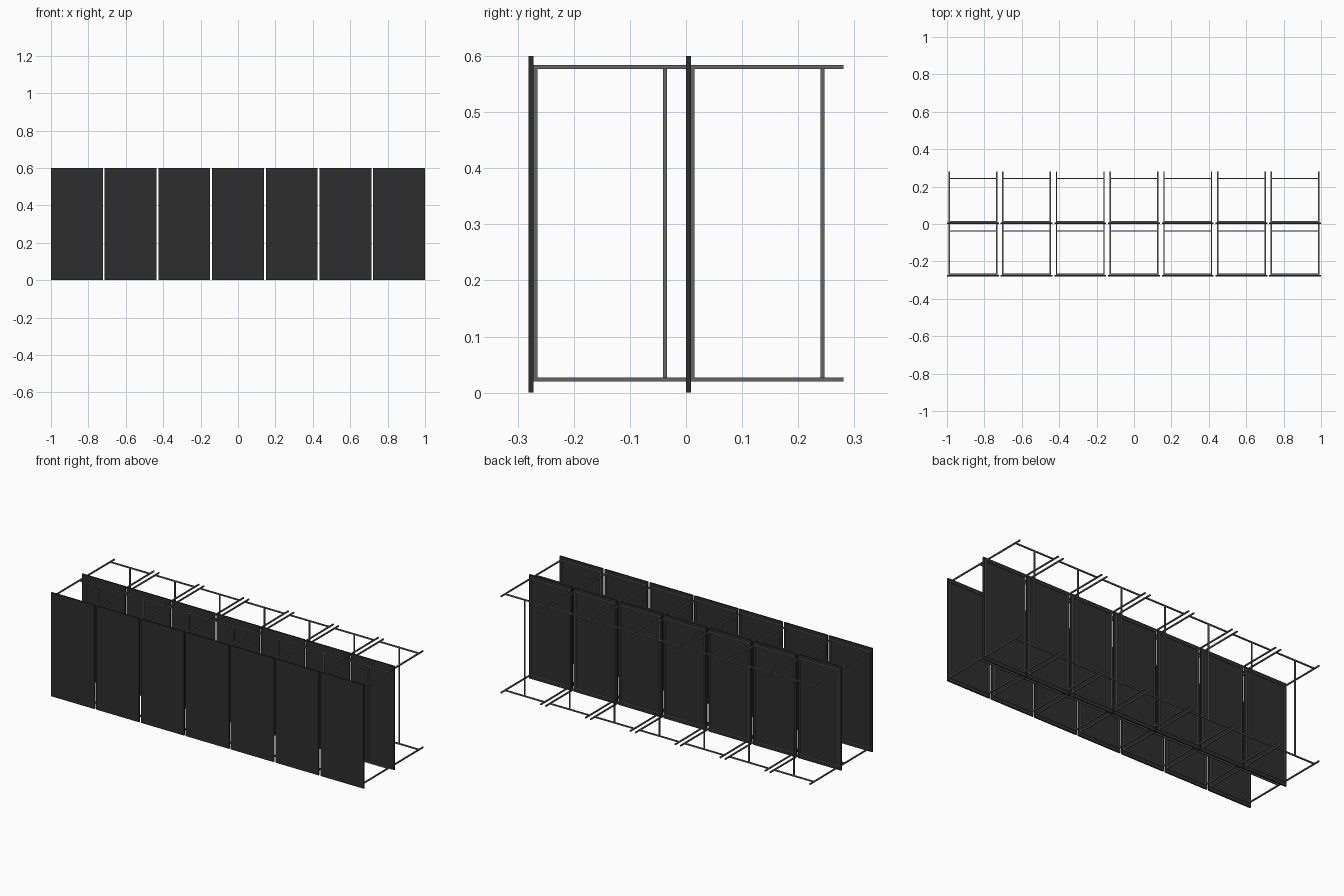
import bpy, bmesh
from mathutils import Vector

if "Cube" in bpy.data.objects:
    bpy.data.objects.remove(bpy.data.objects["Cube"])

def material(name, v):
    m = bpy.data.materials.new(name)
    m.diffuse_color = (v, v, v, 1)
    m.use_nodes = True
    m.node_tree.nodes["Principled BSDF"].inputs["Base Color"].default_value = m.diffuse_color
    return m

BLACK = material("charcoal_panel", 0.027)
STEEL = material("grey_steel", 0.13)

def boxes(name, spans, mat):
    """One object made of boxes, each given as (x0, x1, y0, y1, z0, z1)."""
    bm = bmesh.new()
    for x0, x1, y0, y1, z0, z1 in spans:
        r = bmesh.ops.create_cube(bm, size=1)
        bmesh.ops.scale(bm, vec=Vector((x1 - x0, y1 - y0, z1 - z0)), verts=r["verts"])
        bmesh.ops.translate(bm, vec=Vector(((x0 + x1) / 2, (y0 + y1) / 2, (z0 + z1) / 2)),
                            verts=r["verts"])
    me = bpy.data.meshes.new(name)
    bm.to_mesh(me)
    bm.free()
    me.materials.append(mat)
    ob = bpy.data.objects.new(name, me)
    bpy.context.collection.objects.link(ob)

W, H, T = 0.277, 0.60, 0.0085      # panel width, height, thickness
DEPTH = 0.2805                     # row spacing
R = 0.0035                         # half thickness of the bars
RX = 0.127                         # side bar offset from module centre
LOW, HIGH = 0.023, 0.58            # bar heights

for row in range(2):
    y = -DEPTH + row * DEPTH
    yf = y + T                     # back face of the panel
    yr = y + 0.243                 # rear cross bar
    for col in range(7):
        x = -1 + W / 2 + col * (2 - W) / 6
        tag = f"_{row + 1}_{col + 1}"
        # front panel
        boxes("panel" + tag, [(x - W / 2, x + W / 2, y, yf, 0, H)], BLACK)
        bars = []
        for s in (-1, 1):
            bx = x + s * RX
            # upright behind the panel edge
            bars.append((bx - R, bx + R, yf, yf + 2 * R, LOW + R, HIGH - R))
            # arms running backwards
            for z in (LOW, HIGH):
                bars.append((bx - R, bx + R, yf, y + DEPTH, z - R, z + R))
        # cross bars behind panel and at rear
        for z in (LOW, HIGH):
            for yc in (yf + R, yr):
                bars.append((x - RX + R, x + RX - R, yc - R, yc + R, z - R, z + R))
        # central rear post
        bars.append((x - R, x + R, yr - R, yr + R, LOW + R, HIGH - R))
        boxes("support_frame" + tag, bars, STEEL)
